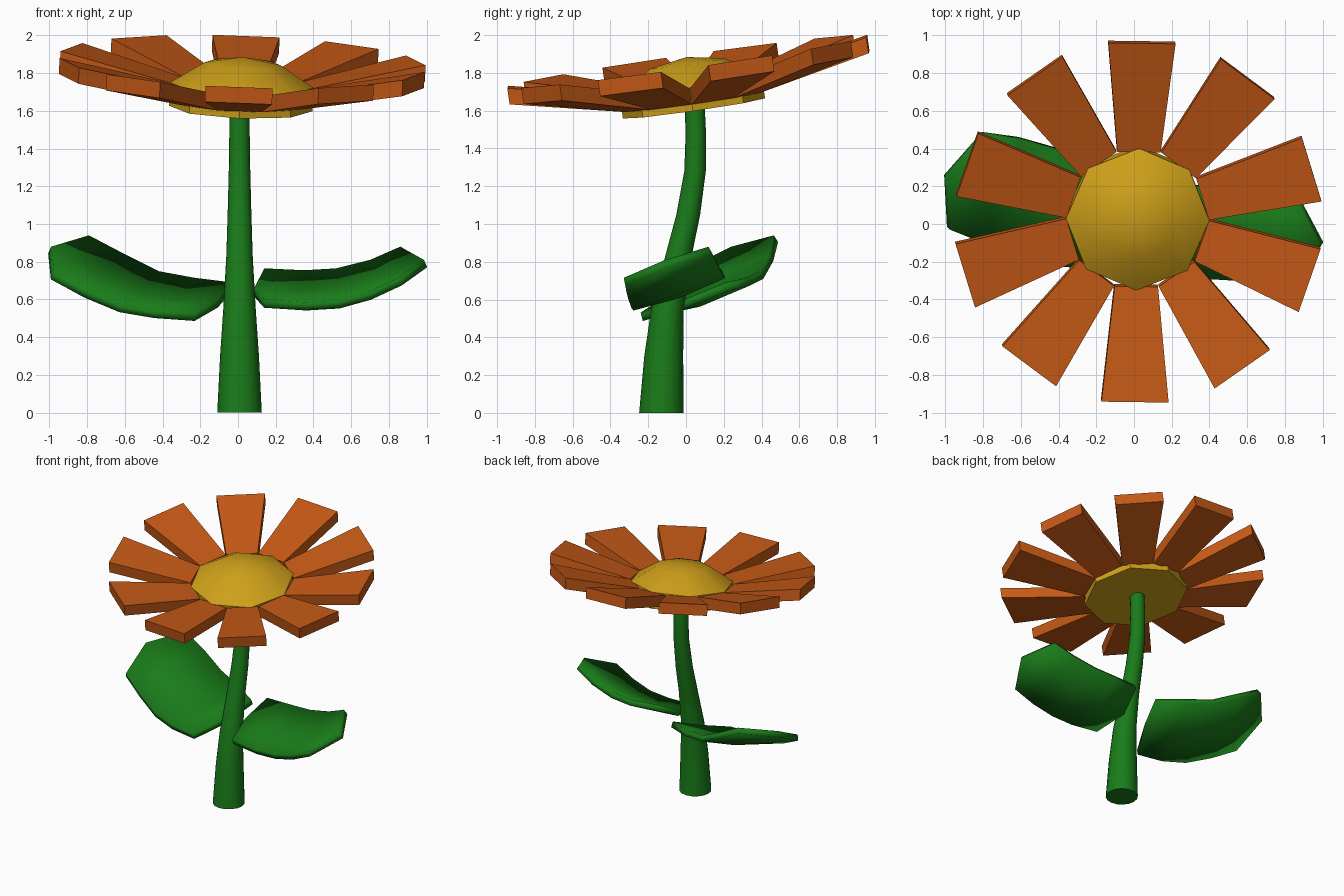
import bpy, math
from mathutils import Matrix, Vector, Euler

if "Cube" in bpy.data.objects:
    bpy.data.objects.remove(bpy.data.objects["Cube"])


def material(name, rgb):
    m = bpy.data.materials.new(name)
    m.diffuse_color = (*rgb, 1)
    m.use_nodes = True
    m.node_tree.nodes["Principled BSDF"].inputs["Base Color"].default_value = m.diffuse_color
    return m


GREEN = material("leaf_green", (0.01, 0.20, 0.01))
YELLOW = material("centre_yellow", (0.62, 0.35, 0.01))
ORANGE = material("petal_orange", (0.56, 0.10, 0.008))


def make(name, verts, faces, mat, matrix=Matrix(), smooth=None):
    me = bpy.data.meshes.new(name)
    me.from_pydata([matrix @ Vector(v) for v in verts], [], faces)
    me.materials.append(mat)
    ob = bpy.data.objects.new(name, me)
    bpy.context.collection.objects.link(ob)
    if smooth:
        bpy.ops.object.select_all(action='DESELECT')
        ob.select_set(True)
        bpy.context.view_layer.objects.active = ob
        bpy.ops.object.shade_smooth_by_angle(angle=math.radians(smooth))
    return ob


def ring(n, r, centre):
    c = Vector(centre)
    return [c + Vector((r * math.cos(2 * math.pi * i / n), r * math.sin(2 * math.pi * i / n), 0))
            for i in range(n)]


def bridge(n, rows):
    return [(k * n + i, k * n + (i + 1) % n, (k + 1) * n + (i + 1) % n, (k + 1) * n + i)
            for k in range(rows - 1) for i in range(n)]


# Stem: tapering, bent column (y, z, radius)
path = [(-.13, 0, .118), (-.118, .3, .103), (-.098, .55, .086), (-.04, .83, .070),
        (.012, 1.05, .063), (.048, 1.28, .057), (.052, 1.48, .054), (.045, 1.65, .053)]
N = 16
verts = [v for y, z, r in path for v in ring(N, r, (.008, y, z))]
faces = bridge(N, len(path))
faces += [tuple(reversed(range(N))), tuple(range(len(verts) - N, len(verts)))]
make("stem", verts, faces, GREEN, smooth=40)

# Tilted frame of the flower head
head = Matrix.Translation((.015, .042, 1.612)) @ Euler(
    (math.radians(8.1), math.radians(2.2), math.radians(-.8))).to_matrix().to_4x4()

# Flower centre: octagonal drum with a low dome
verts = [v for r, z in [(.38, 0), (.38, .125), (.20, .24)] for v in ring(8, r, (0, 0, z))]
verts.append((0, 0, .275))
faces = bridge(8, 3) + [tuple(reversed(range(8)))]
faces += [(16 + i, 16 + (i + 1) % 8, 24) for i in range(8)]
make("flower_centre", verts, faces, YELLOW, head, smooth=40)

# Petals: ten flaring wedges rising outwards
section = [(.36, .115, .036), (.96, .178, .165)]  # radius, half width, underside height
verts = [(r, s * w, h + t) for r, w, h in section for t in (0, .086) for s in (-1, 1)]
faces = [(0, 1, 3, 2), (4, 6, 7, 5), (0, 4, 5, 1), (2, 3, 7, 6), (0, 2, 6, 4), (1, 5, 7, 3)]
for k in range(10):
    turn = Matrix.Rotation(math.radians(18 + 36 * k), 4, 'Z')
    make(f"petal_{k + 1}", verts, faces, ORANGE, head @ turn)


# Leaves: curved plates lofted through front, middle and back edges
def leaf(name, rows):
    n = len(rows[0])
    verts = [v for row in rows for v in row]
    faces = [(a, a + 1, a + n + 1, a + n) for k in range(len(rows) - 1)
             for a in range(k * n, k * n + n - 1)]
    if rows[0][-1][0] < 0:
        faces = [f[::-1] for f in faces]
    ob = make(name, verts, faces, GREEN, smooth=40)
    mod = ob.modifiers.new("thickness", 'SOLIDIFY')
    mod.thickness = .045
    mod.offset = -1
    bpy.ops.object.modifier_move_to_index(modifier="thickness", index=0)


leaf("left_leaf", [
    [(-.23, -.24, .53), (-.44, -.22, .545), (-.62, -.17, .575), (-.80, -.10, .65), (-.975, -.03, .745)],
    [(-.11, -.01, .60), (-.31, .06, .605), (-.52, .12, .645), (-.75, .18, .74), (-.99, .24, .88)],
    [(-.03, .21, .69), (-.23, .32, .715), (-.42, .39, .75), (-.60, .44, .84), (-.79, .465, .94)]])
leaf("right_leaf", [
    [(.14, -.27, .60), (.36, -.29, .585), (.53, -.30, .595), (.69, -.315, .64), (.85, -.33, .715)],
    [(.085, -.03, .66), (.32, -.05, .65), (.53, -.07, .665), (.75, -.09, .72), (.985, -.11, .81)],
    [(.14, .17, .765), (.35, .19, .755), (.52, .18, .765), (.70, .155, .81), (.86, .12, .88)]])
